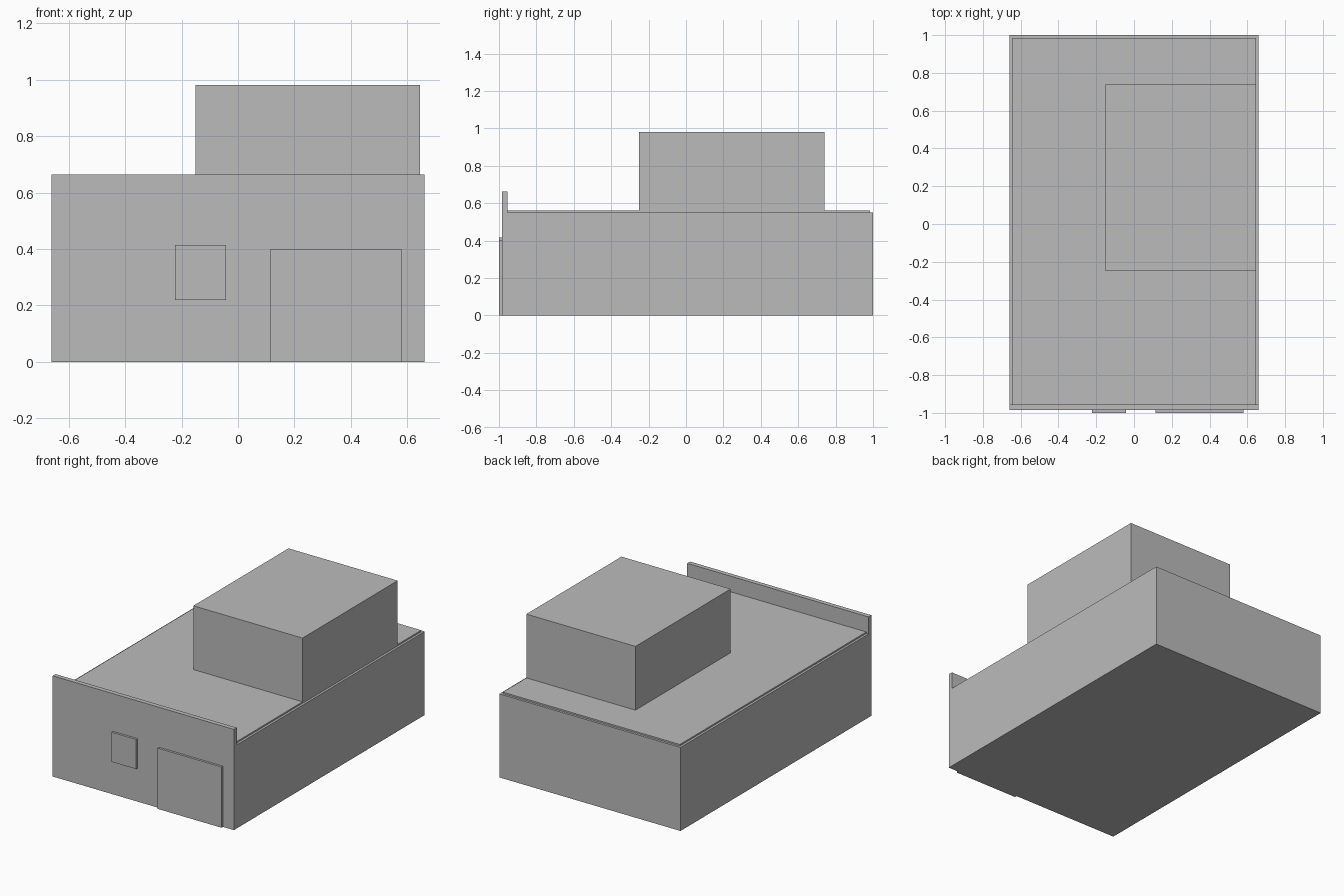
import bpy
import bmesh

cube = bpy.data.objects.get("Cube")
if cube:
    bpy.data.objects.remove(cube, do_unlink=True)

# Single plain grey for the whole building
grey = bpy.data.materials.new("plain grey")
grey.use_nodes = True
grey.diffuse_color = (0.5, 0.5, 0.5, 1)
grey.node_tree.nodes["Principled BSDF"].inputs["Base Color"].default_value = grey.diffuse_color


def box(name, x, y, z):
    """Flat-faced box spanning the given (low, high) ranges."""
    bm = bmesh.new()
    bmesh.ops.create_cube(bm, size=1)
    for v in bm.verts:
        v.co = [span[0] if c < 0 else span[1] for c, span in zip(v.co, (x, y, z))]
    mesh = bpy.data.meshes.new(name)
    bm.to_mesh(mesh)
    bm.free()
    mesh.materials.append(grey)
    obj = bpy.data.objects.new(name, mesh)
    bpy.context.collection.objects.link(obj)
    return obj


HALF_WIDTH = 0.66
FRONT, BACK = -0.985, 1.0
WALL_BACK = -0.955
WALL_TOP = 0.55
ROOF_TOP = 0.56
INSET = 0.015

# Ground floor and the taller front wall
box("main_building", (-HALF_WIDTH, HALF_WIDTH), (WALL_BACK, BACK), (0, WALL_TOP))
box("front_wall", (-HALF_WIDTH, HALF_WIDTH), (FRONT, WALL_BACK), (0, 0.663))

# Thin roof slab, set in from the edges
box("roof_slab", (INSET - HALF_WIDTH, HALF_WIDTH - INSET),
    (WALL_BACK, BACK - INSET), (WALL_TOP, ROOF_TOP))

# Upper storey, flush with the slab's left edge
box("upper_storey", (-0.15, HALF_WIDTH - INSET), (-0.25, 0.74), (ROOF_TOP, 0.98))

# Raised panels on the front
box("garage_door", (0.115, 0.58), (-1, FRONT), (0, 0.4))
box("window", (-0.223, -0.042), (-1, FRONT), (0.22, 0.415))
